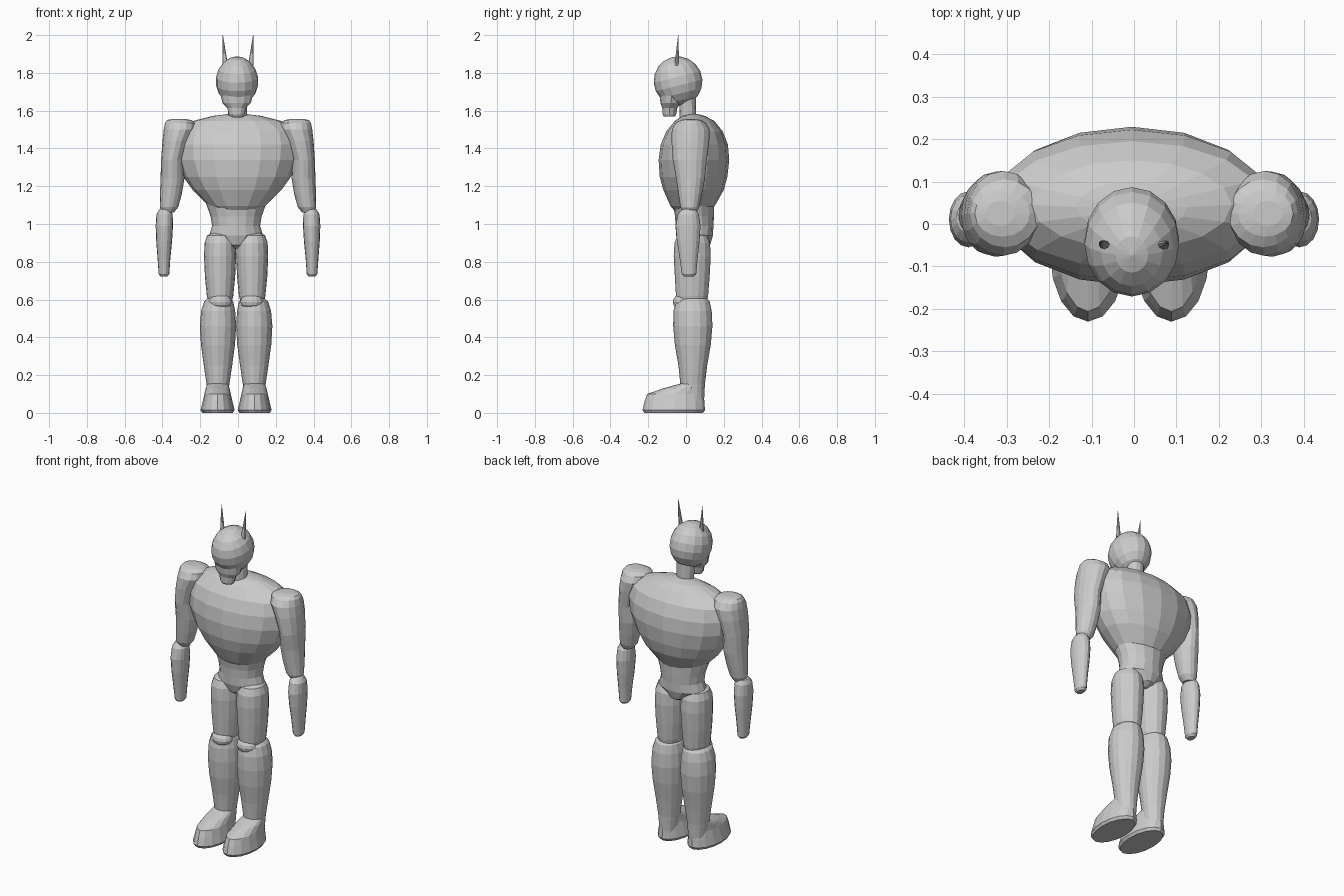
import bpy, bmesh, math
from mathutils import Matrix

grey = bpy.data.materials.new("plain_grey")
grey.diffuse_color = (0.6, 0.6, 0.6, 1)
MID = -0.01  # body centre line


def finish(name, bm):
    bmesh.ops.recalc_face_normals(bm, faces=bm.faces)
    me = bpy.data.meshes.new(name)
    bm.to_mesh(me)
    bm.free()
    me.materials.append(grey)
    ob = bpy.data.objects.new(name, me)
    bpy.context.collection.objects.link(ob)
    return ob


def loft(name, rings, side=1, mid=0.0, n=16):
    """Skin stacked ellipses given as (z, centre x, radius x, centre y, radius y)."""
    bm = bmesh.new()
    loops = []
    for z, cx, rx, cy, ry in rings:
        loops.append([bm.verts.new((mid + side * (cx + rx * math.cos(a)), cy + ry * math.sin(a), z))
                      for a in (2 * math.pi * i / n for i in range(n))])
    for a, b in zip(loops, loops[1:]):
        for i in range(n):
            j = (i + 1) % n
            bm.faces.new((a[i], a[j], b[j], b[i]))
    bm.faces.new(loops[0])
    bm.faces.new(loops[-1])
    return finish(name, bm)


def ellipsoid(name, centre, radii, tilt=0.0, seg=16, rings=9):
    bm = bmesh.new()
    bmesh.ops.create_uvsphere(bm, u_segments=seg, v_segments=rings, radius=1)
    m = Matrix.Translation(centre) @ Matrix.Rotation(tilt, 4, 'X') @ Matrix.Diagonal((*radii, 1))
    bmesh.ops.transform(bm, matrix=m, verts=bm.verts)
    return finish(name, bm)


# Head, jaw and neck
ellipsoid("head", (-0.005, -0.042, 1.756), (0.113, 0.129, 0.131), math.radians(14))
loft("jaw", [(1.57, 0, 0.036, -0.088, 0.03), (1.58, 0, 0.042, -0.088, 0.036),
             (1.615, 0, 0.05, -0.086, 0.04), (1.64, 0, 0.075, -0.08, 0.055),
             (1.68, 0, 0.085, -0.075, 0.065)], mid=-0.007, n=12)
loft("neck", [(1.54, 0, 0.05, 0.01, 0.043), (1.72, 0, 0.05, 0.008, 0.043)], mid=-0.003, n=12)

# Chest
loft("chest", [(1.075, 0, 0.12, 0.035, 0.1), (1.095, 0, 0.15, 0.035, 0.117),
               (1.18, 0, 0.235, 0.04, 0.16), (1.25, 0, 0.285, 0.04, 0.179),
               (1.34, 0, 0.322, 0.042, 0.187), (1.42, 0, 0.33, 0.044, 0.178),
               (1.49, 0, 0.315, 0.045, 0.15), (1.545, 0, 0.235, 0.045, 0.105),
               (1.572, 0, 0.13, 0.04, 0.06), (1.583, 0, 0.04, 0.038, 0.02)], mid=-0.005)

# Waist and hips
loft("waist", [(0.87, 0, 0.02, 0.045, 0.05), (0.89, 0, 0.06, 0.045, 0.083),
               (0.94, 0, 0.142, 0.045, 0.098), (0.99, 0, 0.127, 0.045, 0.1),
               (1.04, 0, 0.135, 0.045, 0.103), (1.11, 0, 0.16, 0.04, 0.11)], mid=MID)

for s, label in ((-1, "left"), (1, "right")):
    # Horn
    loft(label + "_horn", [(1.84, 0.068, 0.015, -0.05, 0.011), (1.90, 0.073, 0.01, -0.046, 0.008),
                           (2.0, 0.08, 0.0008, -0.041, 0.0008)], s, n=8)
    # Arm
    loft(label + "_upper_arm", [
        (1.06, 0.372, 0.032, 0.02, 0.035), (1.09, 0.365, 0.049, 0.02, 0.05),
        (1.16, 0.355, 0.058, 0.022, 0.063), (1.24, 0.347, 0.063, 0.024, 0.076),
        (1.34, 0.347, 0.06, 0.02, 0.09), (1.44, 0.327, 0.073, 0.023, 0.1),
        (1.50, 0.308, 0.085, 0.025, 0.1), (1.535, 0.304, 0.082, 0.025, 0.08),
        (1.55, 0.31, 0.065, 0.025, 0.055), (1.556, 0.315, 0.035, 0.025, 0.03)], s)
    loft(label + "_forearm", [
        (0.722, 0.392, 0.018, 0.016, 0.026), (0.735, 0.392, 0.028, 0.016, 0.038),
        (0.82, 0.392, 0.034, 0.014, 0.048), (0.91, 0.391, 0.042, 0.012, 0.06),
        (0.99, 0.39, 0.046, 0.011, 0.066), (1.05, 0.389, 0.043, 0.012, 0.056),
        (1.075, 0.388, 0.03, 0.015, 0.038), (1.083, 0.388, 0.014, 0.015, 0.018)], s)
    # Leg
    loft(label + "_thigh", [
        (0.58, 0.085, 0.06, 0.03, 0.08), (0.62, 0.085, 0.07, 0.032, 0.085),
        (0.72, 0.085, 0.08, 0.033, 0.092), (0.83, 0.085, 0.085, 0.033, 0.098),
        (0.90, 0.085, 0.082, 0.033, 0.094), (0.94, 0.085, 0.068, 0.033, 0.078),
        (0.955, 0.085, 0.04, 0.033, 0.045)], s, MID)
    ellipsoid(label + "_knee", (MID + s * 0.083, -0.015, 0.588), (0.062, 0.055, 0.043), 0, 14, 8)
    loft(label + "_calf", [
        (0.05, 0.096, 0.05, 0.035, 0.06), (0.15, 0.096, 0.06, 0.035, 0.065),
        (0.25, 0.096, 0.075, 0.036, 0.076), (0.36, 0.096, 0.09, 0.036, 0.095),
        (0.46, 0.096, 0.096, 0.036, 0.104), (0.54, 0.095, 0.09, 0.035, 0.101),
        (0.59, 0.092, 0.077, 0.035, 0.09), (0.612, 0.09, 0.055, 0.037, 0.065)], s, MID)
    # Foot
    loft(label + "_foot", [
        (0.0, 0.098, 0.08, -0.065, 0.155), (0.015, 0.098, 0.09, -0.065, 0.165),
        (0.06, 0.098, 0.079, -0.061, 0.159), (0.1, 0.098, 0.07, -0.058, 0.148),
        (0.13, 0.098, 0.063, -0.018, 0.102), (0.152, 0.097, 0.056, 0.02, 0.06),
        (0.157, 0.097, 0.045, 0.025, 0.048)], s, MID)
